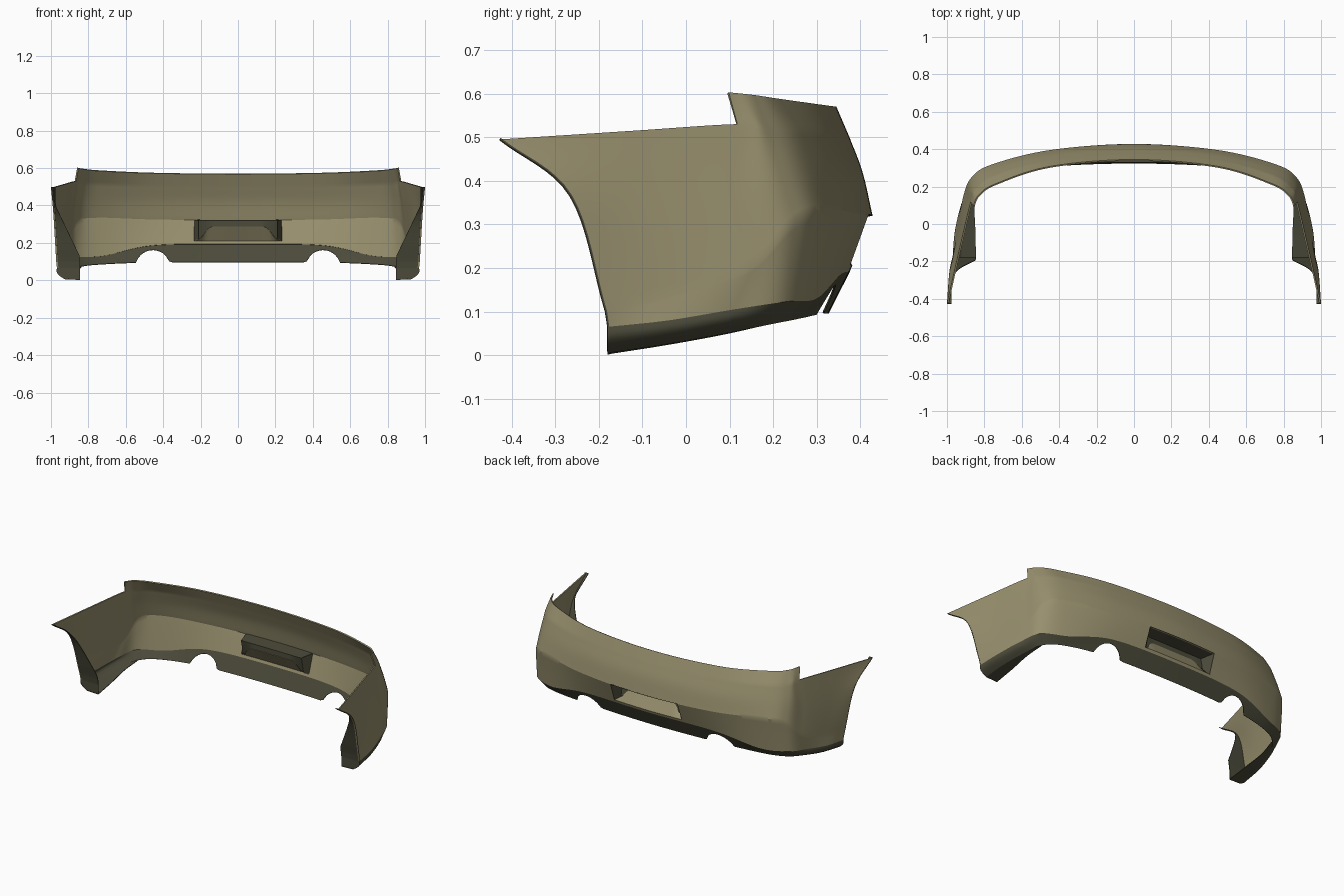
import bpy
import bmesh
import math
from mathutils import Vector

old = bpy.data.objects.get("Cube")
if old:
    bpy.data.objects.remove(old, do_unlink=True)


def make_material(name, colour):
    mat = bpy.data.materials.new(name)
    mat.use_nodes = True
    mat.diffuse_color = colour
    mat.node_tree.nodes["Principled BSDF"].inputs["Base Color"].default_value = colour
    return mat


paint = make_material("khaki_paint", (0.31, 0.275, 0.155, 1))
trim = make_material("dark_olive_trim", (0.07, 0.068, 0.042, 1))

STEPS = 24        # columns between two stations
HOLE = 12         # columns of half the plate recess

# Rails of the +x half, from the rear centre round to the wheel arch
TOP = [(0, .345, .57), (.45, .308, .575), (.74, .215, .588), (.83, .155, .597), (.86, .098, .603)]
SHOULDER = [(0, .375, .5), (.45, .34, .505), (.74, .262, .515), (.845, .19, .52),
            (.873, .118, .53), (.93, -.12, .515), (1, -.427, .495)]
MIDDLE = [(0, .405, .42), (.45, .372, .42), (.75, .293, .425), (.862, .215, .42),
          (.897, .11, .38), (.946, -.11, .35), (.988, -.265, .365)]
CREASE = [(0, .428, .32), (.45, .395, .325), (.76, .318, .335), (.868, .25, .31),
          (.912, .15, .2), (.947, -.04, .135), (.972, -.185, .1)]
SILL = [(0, .375, .19), (.45, .355, .185), (.72, .3, .13), (.872, .23, .123),
        (.92, .11, .105), (.955, -.04, .08), (.968, -.18, .065)]
LIP = [(0, .327, .095), (.45, .31, .095), (.72, .265, .085), (.84, .2, .072),
       (.885, .09, .05), (.915, -.04, .026), (.925, -.18, .005)]
INNER = [(.836, .195, .072), (.852, .09, .048), (.848, -.04, .024), (.845, -.18, .002)]


def spline(a, b, c, d, t):
    return 0.5 * (2 * b + (c - a) * t + (2 * a - 5 * b + 4 * c - d) * t * t
                  + (3 * b - a - 3 * c + d) * t ** 3)


def rail(points, mirrored=True):
    """Smooth curve through the points, sampled at every column."""
    p = [Vector(q) for q in points]
    first = Vector((-p[1].x, p[1].y, p[1].z)) if mirrored else 2 * p[0] - p[1]
    p = [first] + p + [2 * p[-1] - p[-2]]
    out = [spline(*p[i:i + 4], k / STEPS) for i in range(len(p) - 3) for k in range(STEPS)]
    return out + [p[-2]]


def blend(a, b, n):
    """Straight rows from rail a to rail b."""
    return [[p.lerp(q, k / n) for p, q in zip(a, b)] for k in range(n + 1)]


def keep(r, c):
    return False


def build(name, material, grids, thickness, polygons=()):
    """Mesh from grids of rows, mirrored and thickened inwards."""
    bm = bmesh.new()
    for rows, skip in grids:
        verts = [[bm.verts.new(p) for p in row] for row in rows]
        for r in range(len(rows) - 1):
            for c in range(len(rows[0]) - 1):
                if not skip(r, c):
                    bm.faces.new((verts[r][c], verts[r][c + 1], verts[r + 1][c + 1], verts[r + 1][c]))
    for poly in polygons:
        bm.faces.new([bm.verts.new(p) for p in poly])
    bmesh.ops.remove_doubles(bm, verts=bm.verts, dist=0.0004)
    bmesh.ops.delete(bm, geom=[v for v in bm.verts if not v.link_faces], context='VERTS')
    mesh = bpy.data.meshes.new(name)
    bm.to_mesh(mesh)
    bm.free()
    mesh.materials.append(material)
    obj = bpy.data.objects.new(name, mesh)
    bpy.context.collection.objects.link(obj)
    mirror = obj.modifiers.new("mirror", 'MIRROR')
    mirror.merge_threshold = 0.0005
    solid = obj.modifiers.new("thickness", 'SOLIDIFY')
    solid.thickness = thickness
    solid.offset = -1
    bpy.ops.object.select_all(action='DESELECT')
    obj.select_set(True)
    bpy.context.view_layer.objects.active = obj
    bpy.ops.object.convert(target='MESH')
    bpy.ops.object.shade_smooth_by_angle(angle=math.radians(25))


top, shoulder, middle, crease, sill, lip = map(rail, (TOP, SHOULDER, MIDDLE, CREASE, SILL, LIP))

# Rear upper wall, ending at the notch
upper = blend(top, shoulder[:len(top)], 5)

# Main wall, curved between shoulder and crease
wall = []
for half in range(2):
    for k in range(8):
        row = []
        for s, m, c in zip(shoulder, middle, crease):
            q = [2 * s - m, s, m, c, 2 * c - m]
            row.append(spline(*q[half:half + 4], k / 8))
        wall.append(row)
wall.append(crease)

# Lower wall with the plate opening
lower = blend(crease, sill, 8)
build("bumper_skin", paint, [(upper, keep), (wall, keep),
                             (lower, lambda r, c: c < HOLE and r < 7)], 0.008)

# Underside strip with round exhaust cutouts and a rolled edge at the sides
strip = blend(sill, lip, 8)
for c, (a, b) in enumerate(zip(sill, lip)):
    reach = 1
    dx = a.x - 0.455
    if abs(dx) < 0.093:
        arch = 0.068 + math.sqrt(0.093 ** 2 - dx * dx)
        reach = min(1, (a.z - arch) / (a.z - b.z))
    bulge = 0.018 * min(1, max(0, c / STEPS - 3))
    for k, row in enumerate(strip):
        row[c] = a.lerp(b, reach * k / 8)
        row[c].x += bulge * math.sin(math.pi * k / 8)
build("underside_strip", trim, [(strip, keep)], 0.004)

# Plate recess: dark roof, back and ends, painted sloping shelf
roof, back, shelf = [], [], []
for c in range(HOLE + 1):
    x = lower[0][c].x * 0.9
    drop = min(1, max(0, (x - 0.14) / 0.06))
    roof.append(lower[0][c])
    back.append(Vector((x, 0.33, 0.317)))
    shelf.append(Vector((x, 0.33 + 0.02 * drop, 0.288 - 0.065 * drop ** 1.5)))
edge = lower[7][:HOLE + 1]
end = [[row[-1] for row in (roof, back, shelf, edge)]]
build("plate_recess", trim, [([roof, back, shelf], keep)], 0.003, end)
build("plate_shelf", paint, [([shelf, edge], keep)], 0.003)

# Flat panel under each side
inner = rail(INNER, False)
build("side_underpanel", trim, [(blend(lip[3 * STEPS:], inner, 4), keep)], 0.004)

# Flange closing the wheel arch edge, widening downwards
column = [row[-1] for row in wall + lower[1:] + strip[1:]]
flange = []
for p in column:
    x = min(0.976, 0.842 + 0.48 * max(0.006, p.z - 0.12))
    flange.append([p, Vector((x, p.y - 0.001, p.z))])
flange[-1][1] = inner[-1]
build("wheel_arch_flange", trim, [(flange, keep)], 0.004)
